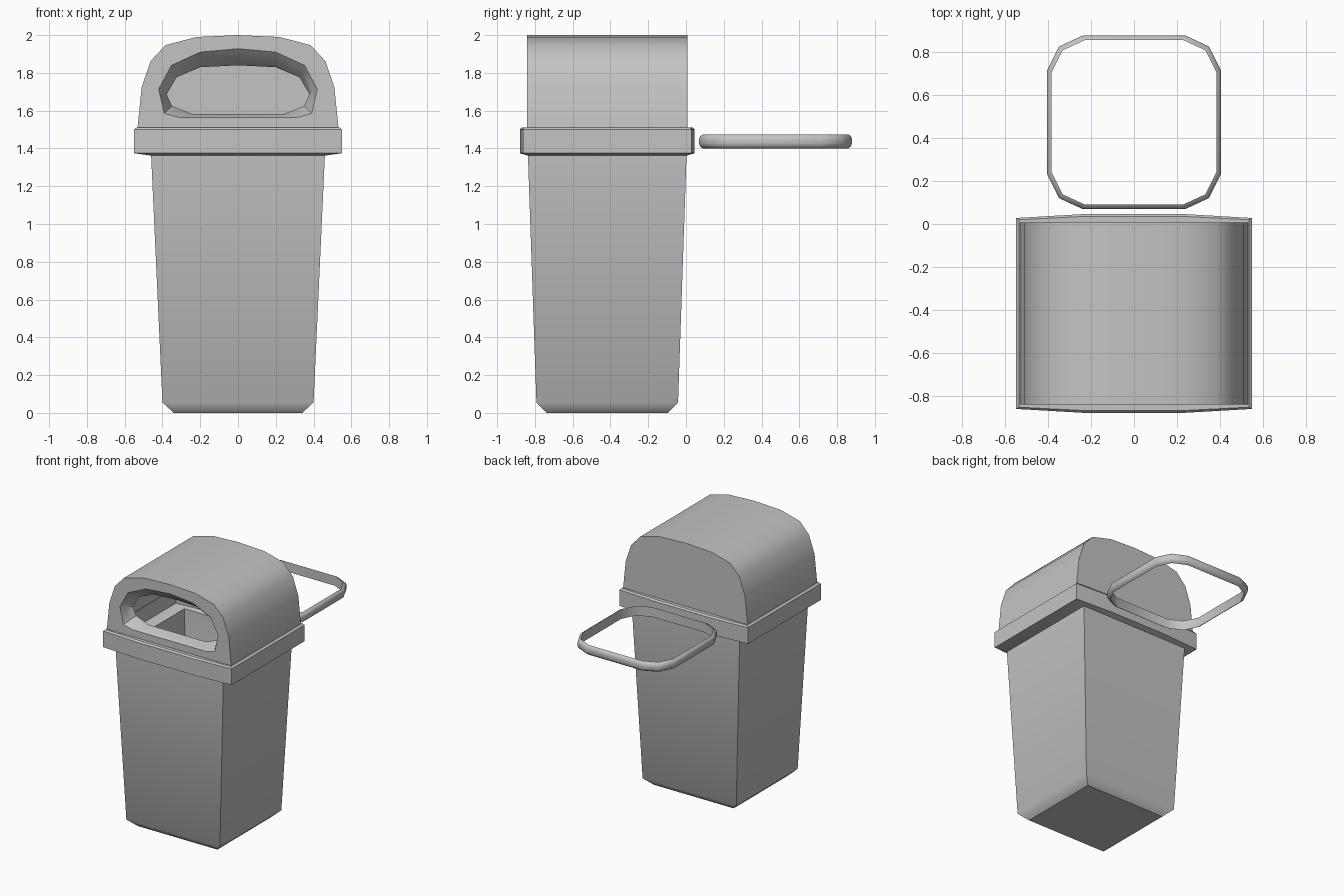
import bpy, bmesh, math

cube = bpy.data.objects.get("Cube")
if cube:
    bpy.data.objects.remove(cube)

GREY = (0.55, 0.55, 0.55, 1)
grey = bpy.data.materials.new("grey_plastic")
grey.use_nodes = True
grey.diffuse_color = GREY
grey.node_tree.nodes["Principled BSDF"].inputs["Base Color"].default_value = GREY

CY = -0.417  # middle of the bin in y


def add_loop(bm, pts):
    return [bm.verts.new(p) for p in pts]


def skin(bm, loops, wrap=False):
    """Quads between successive closed loops."""
    pairs = list(zip(loops, loops[1:]))
    if wrap:
        pairs.append((loops[-1], loops[0]))
    for a, b in pairs:
        n = len(a)
        for i in range(n):
            j = (i + 1) % n
            bm.faces.new((a[i], a[j], b[j], b[i]))


def finish(bm, name, angle=40, sharp_floor=False):
    bmesh.ops.recalc_face_normals(bm, faces=bm.faces)
    for f in bm.faces:
        f.smooth = True
    for e in bm.edges:
        e.smooth = len(e.link_faces) == 2 and e.calc_face_angle() < math.radians(angle)
        if sharp_floor and all(v.co.z < 0.001 for v in e.verts):
            e.smooth = False
    mesh = bpy.data.meshes.new(name)
    bm.to_mesh(mesh)
    bm.free()
    mesh.materials.append(grey)
    obj = bpy.data.objects.new(name, mesh)
    bpy.context.collection.objects.link(obj)
    return obj


def mirrored(half):
    """Complete a left-to-right half outline that ends on or before x = 0."""
    return half + [(-x, z) for x, z in reversed(half) if x != 0]


# Tapered bin body, open at the top
bm = bmesh.new()
rings = []
for hx, hy, z in [(0.34, 0.32, 0), (0.40, 0.375, 0.055), (0.46, 0.42, 1.365)]:
    corners = [(-1, -1), (1, -1), (1, 1), (-1, 1)]
    rings.append(add_loop(bm, [(sx * hx, CY + sy * hy, z) for sx, sy in corners]))
skin(bm, rings)
bm.faces.new(rings[0])
finish(bm, "bin_body", 50, True)

# Lid rim with gently bowed front and back
bm = bmesh.new()
rings = []
for hx, hy, bow, z in [(0.46, 0.42, 0, 1.362), (0.55, 0.445, 0.018, 1.375),
                       (0.55, 0.445, 0.018, 1.5), (0.535, 0.437, 0.015, 1.512),
                       (0.525, 0.42, 0, 1.512)]:
    front = [(-hx, -hy), (-0.24, -hy - bow), (0.24, -hy - bow), (hx, -hy)]
    plan = front + [(-x, -y) for x, y in front]
    rings.append(add_loop(bm, [(x, CY + y, z) for x, y in plan]))
skin(bm, rings)
finish(bm, "lid_rim", 30)

# Domed lid: arched shell, flat back, front with a funnel opening
FRONT, BACK = CY - 0.425, CY + 0.425
arch = mirrored([(-0.532, 1.51), (-0.51, 1.724), (-0.463, 1.862),
                 (-0.384, 1.947), (-0.22, 1.99), (0, 2.0)])
mouth = mirrored([(-0.315, 1.565), (-0.39, 1.585), (-0.42, 1.714),
                  (-0.352, 1.84), (-0.2, 1.91), (0, 1.928)])
throat = mirrored([(-0.245, 1.583), (-0.35, 1.625), (-0.378, 1.687),
                   (-0.325, 1.777), (-0.2, 1.83), (0, 1.84)])
middle = [((a + c) / 2, (b + d) / 2) for (a, b), (c, d) in zip(mouth, throat)]

bm = bmesh.new()
front = add_loop(bm, [(x, FRONT, z) for x, z in arch])
back = add_loop(bm, [(x, BACK, z) for x, z in arch])
for i in range(len(arch) - 1):
    bm.faces.new((front[i], front[i + 1], back[i + 1], back[i]))
bm.faces.new(back)
funnel = [add_loop(bm, [(x, FRONT + d, z) for x, z in outline])
          for outline, d in [(mouth, 0), (middle, 0.04), (throat, 0.1)]]
skin(bm, funnel)
border = []
for loop in (front, funnel[0]):
    for i, v in enumerate(loop):
        w = loop[(i + 1) % len(loop)]
        border.append(bm.edges.get((v, w)) or bm.edges.new((v, w)))
bmesh.ops.triangle_fill(bm, edges=border, use_beauty=True, normal=(0, -1, 0))
finish(bm, "domed_lid")

# Loose bag ring behind the bin: thin rounded-square band
RY = 0.474
corner = [(0.405, 0.243), (0.35, 0.353), (0.24, 0.404)]
quarter_signs = [(1, 1), (-1, 1), (-1, -1), (1, -1)]
plan = []
for sx, sy in quarter_signs:
    pts = corner if sx * sy > 0 else corner[::-1]
    plan += [(sx * x, sy * y) for x, y in pts]
bm = bmesh.new()
rings = []
for inset, z in [(0.02, 1.40), (0.005, 1.41), (0, 1.425), (0, 1.45),
                 (0.005, 1.465), (0.02, 1.475)]:
    s = 1 - inset / 0.405
    rings.append(add_loop(bm, [(x * s, RY + y * s, z) for x, y in plan]))
skin(bm, rings, wrap=True)
finish(bm, "bag_ring", 50)
